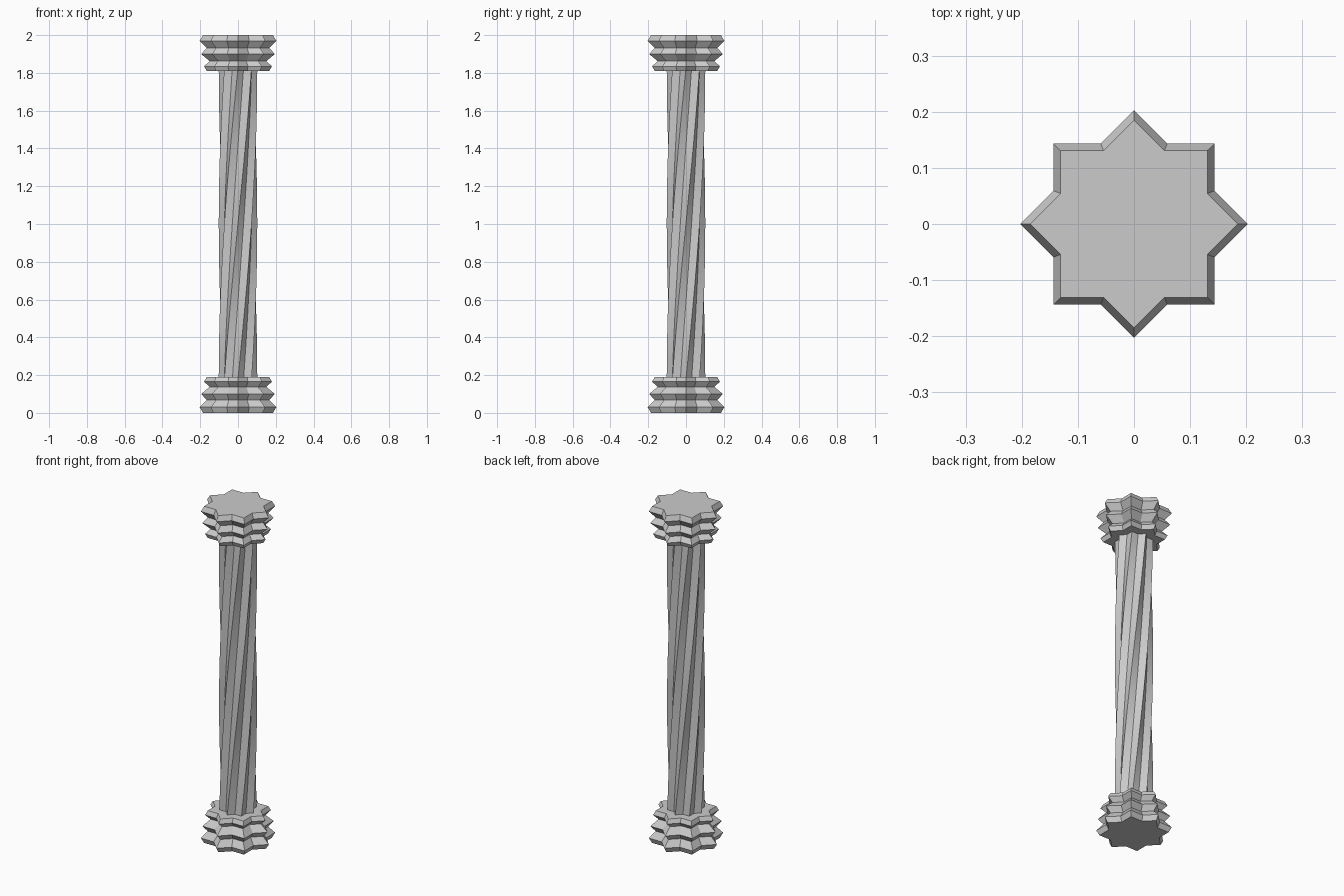
import bpy, bmesh
from math import sin, cos, pi, radians

if "Cube" in bpy.data.objects:
    bpy.data.objects.remove(bpy.data.objects["Cube"])

STAR = 0.765  # notch radius / tip radius of the eight-pointed star


def star_column(name, rings):
    """Loft eight-pointed star rings given as (z, tip radius, rotation)."""
    bm = bmesh.new()
    loops = []
    for z, r, rot in rings:
        loops.append([bm.verts.new((r * k * cos(a), r * k * sin(a), z))
                      for i in range(16)
                      for a, k in [(i * pi / 8 + rot, STAR if i % 2 else 1)]])
    for lo, hi in zip(loops, loops[1:]):
        for i in range(16):
            j = (i + 1) % 16
            bm.faces.new((lo[i], lo[j], hi[j], hi[i]))
    bm.faces.new(loops[0][::-1])
    bm.faces.new(loops[-1])
    mesh = bpy.data.meshes.new(name)
    bm.to_mesh(mesh)
    bm.free()
    obj = bpy.data.objects.new(name, mesh)
    bpy.context.collection.objects.link(obj)
    bpy.context.view_layer.objects.active = obj
    obj.select_set(True)
    bpy.ops.object.shade_smooth_by_angle(angle=radians(30))
    obj.select_set(False)
    return obj


# Stepped moulding, from the outer end towards the shaft
profile = [(0, 0.185), (0.03, 0.203), (0.068, 0.165), (0.1, 0.195),
           (0.138, 0.15), (0.165, 0.18), (0.19, 0.165)]
star_column("base", [(z, r, 0) for z, r in profile])
star_column("capital", [(2 - z, r, 0) for z, r in reversed(profile)])

# Twisted fluted shaft
N = 24
star_column("shaft", [(0.18 + 1.65 * i / N, 0.102, radians(90) * i / N)
                      for i in range(N + 1)])
